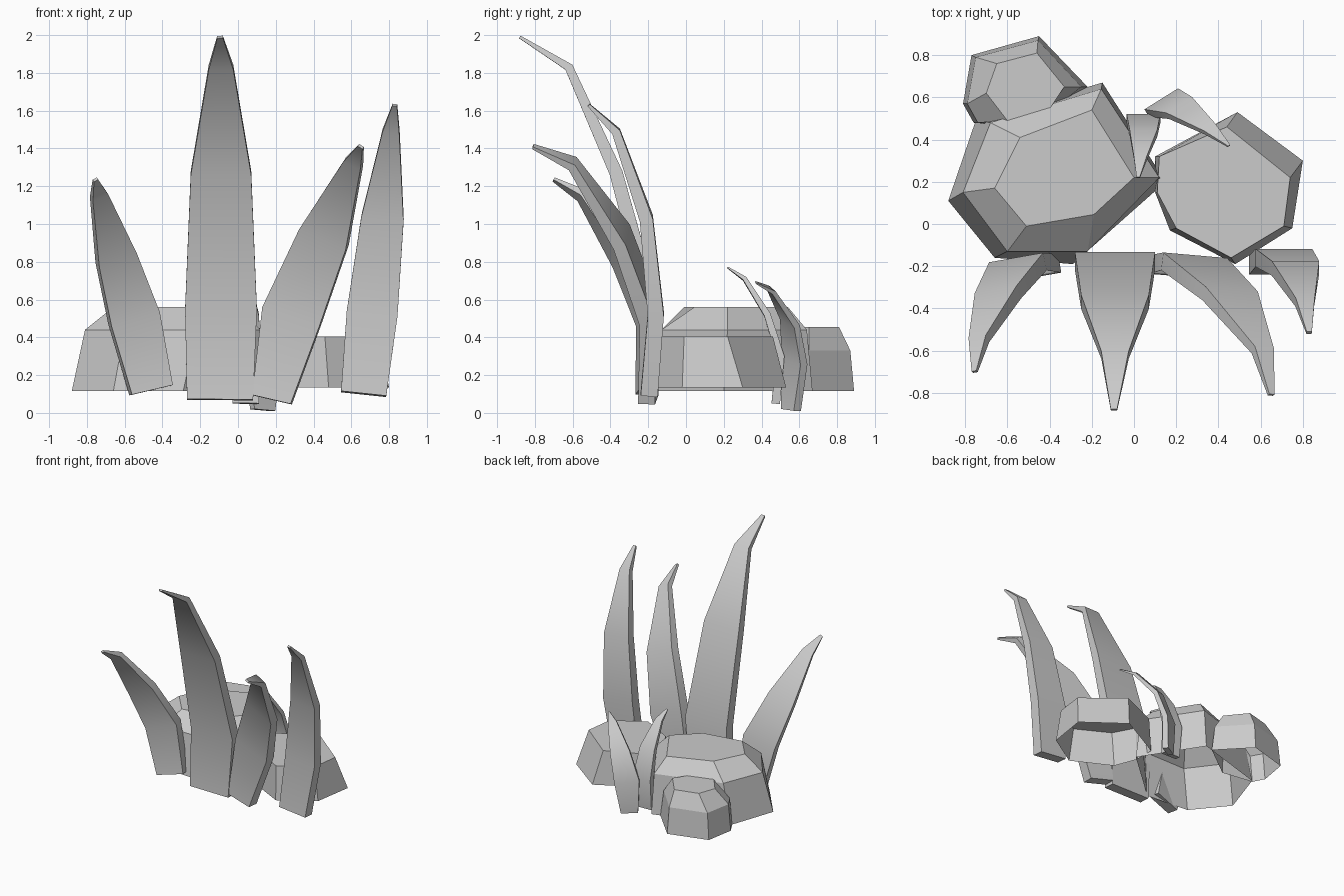
import bpy, math
from mathutils import Vector

if "Cube" in bpy.data.objects:
    bpy.data.objects.remove(bpy.data.objects["Cube"])


def loft(name, rings, bottom=True):
    """Skin equal-sized counter-clockwise rings, capped on top and optionally below."""
    n = len(rings[0])
    verts = [tuple(p) for ring in rings for p in ring]
    faces = [tuple(range(len(verts) - n, len(verts)))]
    if bottom:
        faces.append(tuple(reversed(range(n))))
    for k in range(len(rings) - 1):
        for i in range(n):
            j = (i + 1) % n
            faces.append((k * n + i, k * n + j, (k + 1) * n + j, (k + 1) * n + i))
    mesh = bpy.data.meshes.new(name)
    mesh.from_pydata(verts, [], faces)
    mesh.update()
    obj = bpy.data.objects.new(name, mesh)
    bpy.context.collection.objects.link(obj)
    return obj


def rock(name, levels):
    """Faceted rock shell, open underneath."""
    return loft(name, [[(x, y, z) for x, y in pts] for z, pts in levels], bottom=False)


def blade(name, path, yaw=0, thick=1.0):
    """Curved leaf from (x, y, z, width) stations, facing -y turned by yaw."""
    a = math.radians(yaw)
    facing = Vector((math.sin(a), -math.cos(a), 0))
    centres = [Vector(p[:3]) for p in path]
    depth = (0.09, 0.085, 0.07, 0.045, 0.015)
    rings = []
    for i, c in enumerate(centres):
        t = (centres[min(i + 1, len(path) - 1)] - centres[max(i - 1, 0)]).normalized()
        side = t.cross(facing).normalized()
        back = t.cross(side).normalized()
        s, b = side * path[i][3] / 2, back * depth[i] * thick / 2
        rings.append([c - s - b, c + s - b, c + s + b, c - s + b])
    obj = loft(name, rings)
    bpy.ops.object.select_all(action='DESELECT')
    obj.select_set(True)
    bpy.context.view_layer.objects.active = obj
    bpy.ops.object.shade_smooth_by_angle(angle=math.radians(40))
    return obj


# Rocks
rock("large_rock", [
    (0.115, [(-.88, .11), (-.66, -.16), (-.29, -.19), (.15, .20), (-.15, .67), (-.75, .49)]),
    (0.44, [(-.81, .15), (-.60, -.13), (-.22, -.13), (.12, .22), (-.155, .64), (-.68, .48)]),
    (0.56, [(-.66, .17), (-.51, -.01), (-.19, .045), (.0, .22), (-.20, .54), (-.54, .41)])])
rock("right_rock", [
    (0.135, [(.10, .15), (.17, -.03), (.48, -.19), (.75, -.02), (.80, .30), (.49, .53), (.10, .32)]),
    (0.405, [(.11, .15), (.20, -.02), (.46, -.16), (.71, -.01), (.74, .22), (.44, .46), (.12, .32)])])
rock("small_rock", [
    (0.115, [(-.81, .57), (-.76, .48), (-.50, .44), (-.22, .65), (-.45, .89), (-.77, .80)]),
    (0.33, [(-.79, .57), (-.74, .48), (-.50, .45), (-.25, .65), (-.455, .87), (-.75, .79)]),
    (0.455, [(-.70, .62), (-.60, .49), (-.43, .50), (-.33, .65), (-.46, .81), (-.65, .76)])])

# Tall front leaves
blade("centre_leaf", [(-.095, -.20, .07, .35), (-.09, -.175, .55, .38), (-.09, -.37, 1.27, .32),
                      (-.09, -.62, 1.83, .13), (-.095, -.88, 1.99, .03)])
blade("left_leaf", [(-.46, -.205, .12, .225), (-.55, -.20, .50, .27), (-.645, -.34, .82, .215),
                    (-.735, -.55, 1.15, .09), (-.755, -.70, 1.235, .025)], 10)
blade("right_leaf", [(.18, -.20, .07, .21), (.285, -.19, .515, .32), (.455, -.34, .93, .27),
                     (.61, -.60, 1.32, .10), (.65, -.81, 1.41, .03)], -5)
blade("far_right_leaf", [(.665, -.195, .10, .24), (.71, -.16, .525, .27), (.765, -.21, 1.03, .225),
                         (.81, -.37, 1.49, .09), (.83, -.515, 1.63, .025)])

# Short back leaves
blade("back_leaf", [(.04, .475, .05, .14), (.045, .50, .30, .16), (.045, .43, .52, .13),
                    (.03, .31, .71, .06), (.02, .22, .77, .015)], 0, 0.5)
blade("back_right_leaf", [(.13, .555, .015, .13), (.14, .575, .27, .19), (.22, .55, .48, .15),
                          (.36, .45, .65, .07), (.45, .37, .69, .015)], 32, 0.5)
